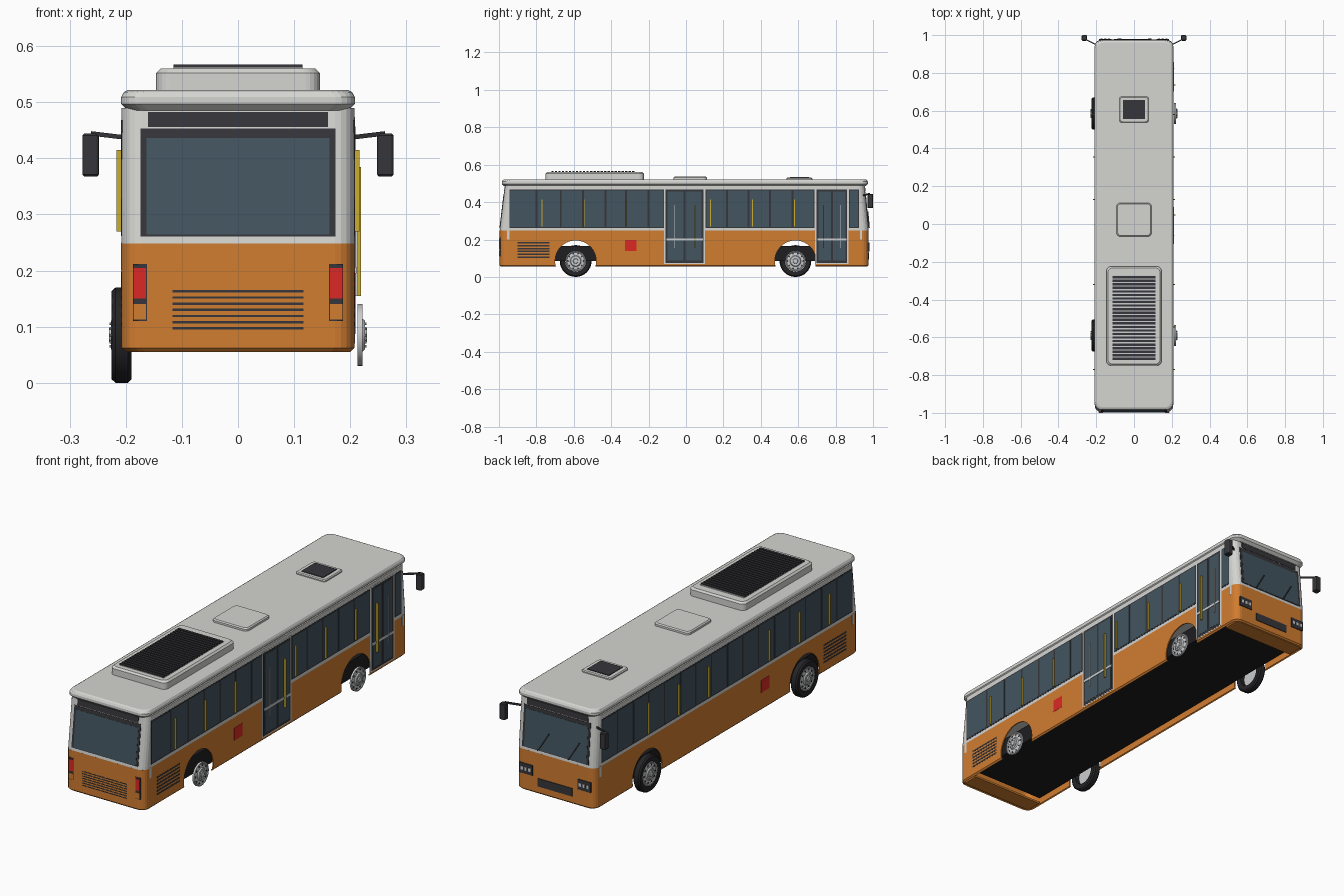
import bpy, bmesh, math
from mathutils import Matrix, Vector

if "Cube" in bpy.data.objects:
    bpy.data.objects.remove(bpy.data.objects["Cube"], do_unlink=True)


def material(name, *rgb):
    m = bpy.data.materials.new(name)
    m.use_nodes = True
    m.diffuse_color = (*rgb, 1)
    m.node_tree.nodes["Principled BSDF"].inputs["Base Color"].default_value = (*rgb, 1)
    return m


WHITE = material("warm_white", .66, .66, .64)
ORANGE = material("orange_paint", .64, .205, .03)
GLASS = material("tinted_glass", .055, .09, .115)
DARK = material("dark_trim", .037, .037, .043)
RUBBER = material("tyre_rubber", .018, .018, .021)
BLACK = material("chassis_black", .013, .013, .015)
RED = material("signal_red", .72, .022, .018)
YELLOW = material("pole_yellow", .6, .42, .03)
SILVER = material("silver_metal", .6, .61, .62)

W = .2075                     # half width of the body
AXLES = (-.59, .585)
WHEEL_Z = .085


def finish(name, bm, mat, smooth=False):
    bmesh.ops.recalc_face_normals(bm, faces=bm.faces)
    mesh = bpy.data.meshes.new(name)
    bm.to_mesh(mesh)
    bm.free()
    mesh.materials.append(mat)
    obj = bpy.data.objects.new(name, mesh)
    bpy.context.collection.objects.link(obj)
    if smooth:
        bpy.ops.object.select_all(action='DESELECT')
        obj.select_set(True)
        bpy.context.view_layer.objects.active = obj
        bpy.ops.object.shade_smooth_by_angle(angle=math.radians(25))
    return obj


def boxes(name, mat, spans, place=Vector):
    """One object from several boxes (x0, x1, y0, y1, z0, z1)."""
    bm = bmesh.new()
    for x0, x1, y0, y1, z0, z1 in spans:
        cube = bmesh.ops.create_cube(bm, size=1)["verts"]
        for v in cube:
            v.co = place((x1 if v.co.x > 0 else x0, y1 if v.co.y > 0 else y0,
                          z1 if v.co.z > 0 else z0))
    return finish(name, bm, mat)


def end_y(z, end):
    """Surface of the body's end: upright below, leaning in above the waist."""
    t = max(0, z - .247) / .243
    return .976 - .021 * t if end > 0 else -.996 + .029 * t


def end_plates(name, mat, rects, end, depth):
    """Thin plates (x0, x1, z0, z1) lying on a leaning end."""
    place = lambda c: Vector((c[0], end_y(c[2], end) + end * c[1], c[2]))
    return boxes(name, mat, [(a, b, -.004, depth, c, d) for a, b, c, d in rects], place)


def side_plates(name, mat, rects, side, depth):
    """Thin plates (y0, y1, z0, z1) lying on a flank."""
    return boxes(name, mat, [(side * (W - .004), side * (W + depth), *r) for r in rects])


def loft(name, mat, levels, radius, caps=True):
    """Rounded rectangles (half_x, y0, y1, z) skinned together."""
    bm, rings = bmesh.new(), []
    for hx, y0, y1, z in levels:
        ring = []
        for q, (sx, cy) in enumerate(((1, y1 - radius), (-1, y1 - radius),
                                      (-1, y0 + radius), (1, y0 + radius))):
            for i in range(6):
                a = (q + i / 5) * math.pi / 2
                ring.append(bm.verts.new((sx * (hx - radius) + radius * math.cos(a),
                                          cy + radius * math.sin(a), z)))
        rings.append(ring)
    for low, high in zip(rings, rings[1:]):
        for i in range(len(low)):
            j = (i + 1) % len(low)
            bm.faces.new((low[i], low[j], high[j], high[i]))
    if caps:
        bm.faces.new(rings[0])
        bm.faces.new(rings[-1])
    return finish(name, bm, mat)


def lathe(name, mat, profile, y, side, closed=False):
    """Spin a profile of (radius, x) about an axle."""
    bm = bmesh.new()
    pts = [bm.verts.new((side * x, y, WHEEL_Z + r)) for r, x in profile]
    edges = [bm.edges.new(p) for p in zip(pts, pts[1:] + pts[:1] if closed else pts[1:])]
    bmesh.ops.spin(bm, geom=pts + edges, cent=(0, y, WHEEL_Z), axis=(1, 0, 0),
                   angle=2 * math.pi, steps=32)
    bmesh.ops.remove_doubles(bm, verts=bm.verts, dist=1e-5)
    return finish(name, bm, mat, True)


def discs(name, mat, count, ring, radius, x0, x1, y, side):
    """A circle of small discs on a wheel face."""
    bm = bmesh.new()
    for i in range(count):
        a = 2 * math.pi * i / count
        at = Vector((side * (x0 + x1) / 2, y + ring * math.cos(a), WHEEL_Z + ring * math.sin(a)))
        bmesh.ops.create_cone(bm, cap_ends=True, segments=10, radius1=radius, radius2=radius,
                              depth=x1 - x0,
                              matrix=Matrix.Translation(at) @ Matrix.Rotation(math.pi / 2, 4, 'Y'))
    return finish(name, bm, mat)


# Body: orange skirt shell with wheel arches, white upper body, roof cap
skirt = loft("lower_body", ORANGE, [(W - .007, -.989, .969, .055), (W, -.996, .976, .062),
                                    (W, -.996, .976, .248)], .035, caps=False)
solid = skirt.modifiers.new("shell", 'SOLIDIFY')
solid.thickness = .006
for y in AXLES:
    bm = bmesh.new()
    bmesh.ops.create_cone(bm, cap_ends=True, segments=40, radius1=.11, radius2=.11, depth=.6,
                          matrix=Matrix.Translation((0, y, WHEEL_Z)) @ Matrix.Rotation(math.pi / 2, 4, 'Y'))
    cutter = finish("arch_cutter", bm, BLACK)
    cutter.hide_render = True
    cutter.hide_set(True)
    cut = skirt.modifiers.new("arch", 'BOOLEAN')
    cut.operation = 'DIFFERENCE'
    cut.solver = 'EXACT'
    cut.object = cutter
loft("upper_body", WHITE, [(W, end_y(.247, -1), end_y(.247, 1), .247),
                           (W, end_y(.49, -1), end_y(.49, 1), .49)], .035)
loft("roof", WHITE, [(W - .012, -.972, .96, .485), (W + .001, -.985, .973, .497),
                     (W + .001, -.985, .973, .509), (W - .004, -.98, .968, .518),
                     (W - .012, -.972, .96, .522)], .035)
boxes("chassis", BLACK, [(-.19, .19, -.9, .88, .085, .166)])
boxes("bumper_undersides", ORANGE, [(-.19, .19, -.98, -.9, .057, .066),
                                    (-.19, .19, .88, .962, .057, .066)])

# Roof equipment
loft("air_conditioner", WHITE, [(.146, -.75, -.225, .518), (.146, -.75, -.225, .552),
                                (.138, -.742, -.233, .56)], .025)
boxes("air_conditioner_base_grille", SILVER, [(-.115, .115, -.72, -.27, .555, .562)])
boxes("air_conditioner_slats", DARK,
      [(-.115, .115, -.72 + i * .0188, -.708 + i * .0188, .558, .567) for i in range(24)])
loft("middle_hatch", WHITE, [(.092, -.066, .112, .518), (.092, -.066, .112, .531),
                             (.087, -.061, .107, .536)], .018)
loft("small_hatch", WHITE, [(.078, .537, .675, .518), (.078, .537, .675, .527),
                            (.074, .541, .671, .531)], .014)
boxes("small_hatch_vent", DARK, [(-.057, .057, .555, .657, .527, .534)])

# Both ends: window, frame and display panel
for end, label in ((-1, "engine_end"), (1, "driver_end")):
    end_plates(label + "_window_frame", DARK, [(-.174, .174, .261, .453)], end, .002)
    end_plates(label + "_window", GLASS, [(-.163, .163, .264, .436)], end, .003)
    end_plates(label + "_display", DARK, [(-.16, .16, .456, .483)], end, .002)

# Engine end: lamps and louvre
end_plates("tail_lamp_frames", DARK, [(s * .175 - .0125, s * .175 + .0125, .11, .212) for s in (-1, 1)], -1, .002)
end_plates("tail_lamps", RED, [(s * .175 - .011, s * .175 + .011, .15, .205) for s in (-1, 1)], -1, .004)
end_plates("turn_lamps", ORANGE, [(s * .175 - .011, s * .175 + .011, .113, .14) for s in (-1, 1)], -1, .004)
end_plates("engine_louvre", DARK, [(-.117, .117, .095 + i * .011, .099 + i * .011) for i in range(7)], -1, .001)

# Driver end: headlamps, intake, wipers
end_plates("headlamp_frames", DARK, [(s * .152 - .034, s * .152 + .034, .135, .183) for s in (-1, 1)], 1, .004)
end_plates("headlamps", SILVER, [(s * .152 + k * .02 - .006, s * .152 + k * .02 + .006, .151, .167)
                                 for s in (-1, 1) for k in (-1, 0, 1)], 1, .006)
end_plates("front_intake", DARK, [(-.09, .09, .092, .13)], 1, .003)
for cx in (-.07, .09):
    lean = lambda c, cx=cx: Vector((cx + c[0] - (c[2] - .262) * .6, end_y(c[2], 1) + c[1], c[2]))
    boxes("wiper", DARK, [(-.003, .003, .003, .008, .262, .35)], lean)

# Flanks: window bands, poles, louvres, hatches
rear_bays = [-.945, -.8, -.67, -.55, -.43, -.32, -.2, -.115]
front_bays = [.105, .22, .335, .45, .57, .688]
far_bays = [-.945 + i * .117 for i in range(17)]
for side, runs in ((1, [rear_bays, front_bays, [.872, .925]]), (-1, [far_bays])):
    tag = "door_side" if side > 0 else "closed_side"
    side_plates(tag + "_window_band", DARK, [(r[0], r[-1], .262, .468) for r in runs], side, .0006)
    side_plates(tag + "_windows", GLASS, [(a + .005, b - .005, .268, .462)
                                          for r in runs for a, b in zip(r, r[1:])], side, .0014)
    side_plates(tag + "_poles", YELLOW, [(y - .003, y + .003, .27, .415)
                                         for y in (-.77, -.545, -.32, .13, .355, .58)], side, .009)
    side_plates(tag + "_louvre", DARK, [(-.9, -.73, .1 + i * .016, .108 + i * .016)
                                        for i in range(6)], side, .0006)
    side_plates(tag + "_filler_hatch", RED, [(-.325, -.265, .139, .198)], side, .001)
    side_plates(tag + "_corner_posts", WHITE, [(-.957, -.945, .2, .25), (.93, .942, .2, .25)], side, .0008)

# Passenger doors
for y0, y1, yellow_first in ((-.117, .102, False), (.69, .87, True)):
    mid, q = (y0 + y1) / 2, (y1 - y0) / 4
    side_plates("door_frame", WHITE, [(y0, y1, .07, .474)], 1, .0007)
    side_plates("door_seal", DARK, [(y0 + .008, y1 - .008, .075, .467)], 1, .0014)
    side_plates("door_glass", GLASS, [(y0 + .018, mid - .006, .087, .457),
                                      (mid + .006, y1 - .018, .087, .457)], 1, .0021)
    side_plates("door_rail", SILVER, [(y0 + .012, y1 - .012, .195, .206)], 1, .004)
    k = -1 if yellow_first else 1
    side_plates("door_yellow_pole", YELLOW, [(mid + k * q - .003, mid + k * q + .003, .155, .385)], 1, .012)
    side_plates("door_silver_pole", SILVER, [(mid - k * q - .002, mid - k * q + .002, .155, .385)], 1, .006)

# Mirrors on angled arms
for s in (-1, 1):
    head = loft("mirror", DARK, [(.012, .973, .997, .368), (.0145, .97, 1.0, .371),
                                 (.0145, .97, 1.0, .441), (.012, .973, .997, .444)], .006)
    head.location.x = s * .2625
    arm = lambda c, s=s: Vector((s * c[0], c[1] + (c[0] - .2) * .5, c[2] + (c[0] - .2) * .12))
    boxes("mirror_arm", DARK, [(.198, .262, .946, .953, .433, .441)], arm)

# Wheels: rims on both flanks, tyres on the closed flank
for y in AXLES:
    lathe("tyre", RUBBER, [(.056, .192), (.079, .19), (.085, .196), (.085, .218),
                           (.079, .225), (.056, .222)], y, -1, closed=True)
    for s in (-1, 1):
        lathe("wheel_rim", SILVER, [(0, .213), (.055, .213), (.055, .222), (.05, .222), (.046, .219),
                                    (.03, .221), (.026, .226), (.014, .226), (.012, .23), (0, .23)], y, s)
        discs("rim_holes", DARK, 10, .041, .0045, .216, .2212, y, s)
        discs("wheel_nuts", SILVER, 10, .021, .0025, .224, .229, y, s)
